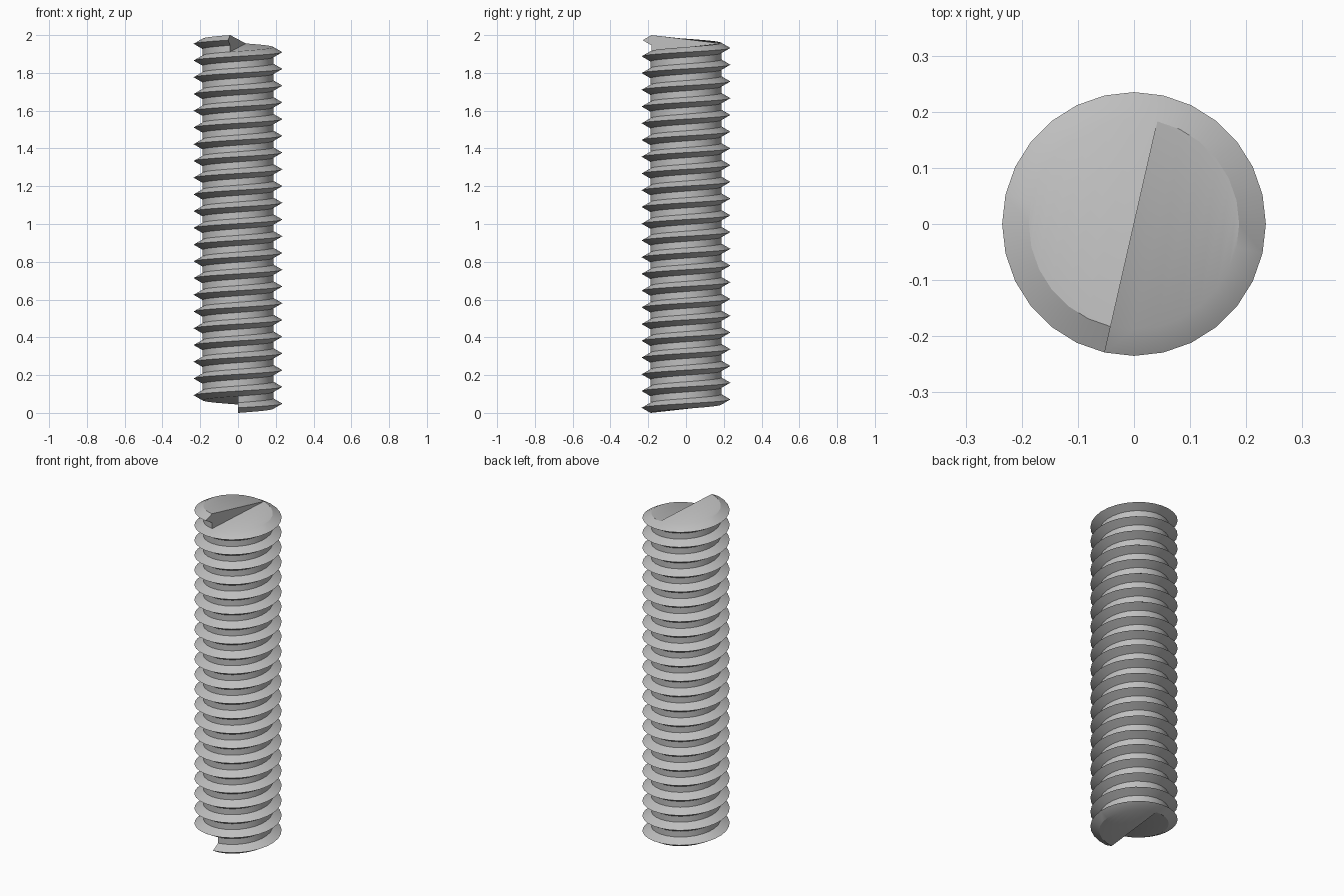
import bpy
import bmesh
from math import cos, sin, pi, radians

cube = bpy.data.objects.get("Cube")
if cube:
    bpy.data.objects.remove(cube, do_unlink=True)

SIDES = 28                      # segments per turn
STEPS = SIDES * 22 - 1          # segments in the whole helix
ROOT, CREST = 0.1875, 0.235     # thread radii
TOOTH = 0.054                   # height of the V tooth
RISE = (2.0 - TOOTH) / STEPS    # climb per segment

steel = bpy.data.materials.new("light_grey_steel")
steel.use_nodes = True
colour = (0.52, 0.52, 0.52, 1)
steel.diffuse_color = colour
steel.node_tree.nodes["Principled BSDF"].inputs["Base Color"].default_value = colour

bm = bmesh.new()


def helix(radius, lift):
    """Right-handed spiral of vertices starting at the front."""
    points = []
    for i in range(STEPS + 1):
        a = 2 * pi * i / SIDES - pi / 2
        points.append(bm.verts.new((radius * cos(a), radius * sin(a), lift + RISE * i)))
    return points


def strip(low, high):
    """Quads between two matching vertex rows."""
    for a, b, c, d in zip(low, low[1:], high[1:], high):
        bm.faces.new((a, b, c, d))


def half_cap(arc):
    """Close half a turn with strips parallel to its diameter."""
    i, j = 0, len(arc) - 1
    while j - i > 2:
        bm.faces.new((arc[i], arc[i + 1], arc[j - 1], arc[j]))
        i, j = i + 1, j - 1
    bm.faces.new(arc[i:j + 1])


# V-shaped tooth flanks and the root band between turns
lower = helix(ROOT, 0)
crest = helix(CREST, TOOTH / 2)
upper = helix(ROOT, TOOTH)
strip(lower, crest)
strip(crest, upper)
strip(upper[:-SIDES], lower[SIDES:])

# Stepped spiral ends: two half caps, a radial wall and the tooth section
half = SIDES // 2
for edge, inner in ((lower, upper), (upper[::-1], lower[::-1])):
    half_cap(edge[:half + 1])
    half_cap(edge[half:SIDES + 1])
    bm.faces.new((edge[0], inner[0], edge[SIDES], edge[half]))
for i in (0, -1):
    bm.faces.new((lower[i], crest[i], upper[i]))

bmesh.ops.recalc_face_normals(bm, faces=bm.faces)
mesh = bpy.data.meshes.new("threaded_rod")
bm.to_mesh(mesh)
bm.free()
mesh.materials.append(steel)

rod = bpy.data.objects.new("threaded_rod", mesh)
bpy.context.collection.objects.link(rod)
bpy.ops.object.select_all(action='DESELECT')
rod.select_set(True)
bpy.context.view_layer.objects.active = rod
bpy.ops.object.shade_smooth_by_angle(angle=radians(30))
